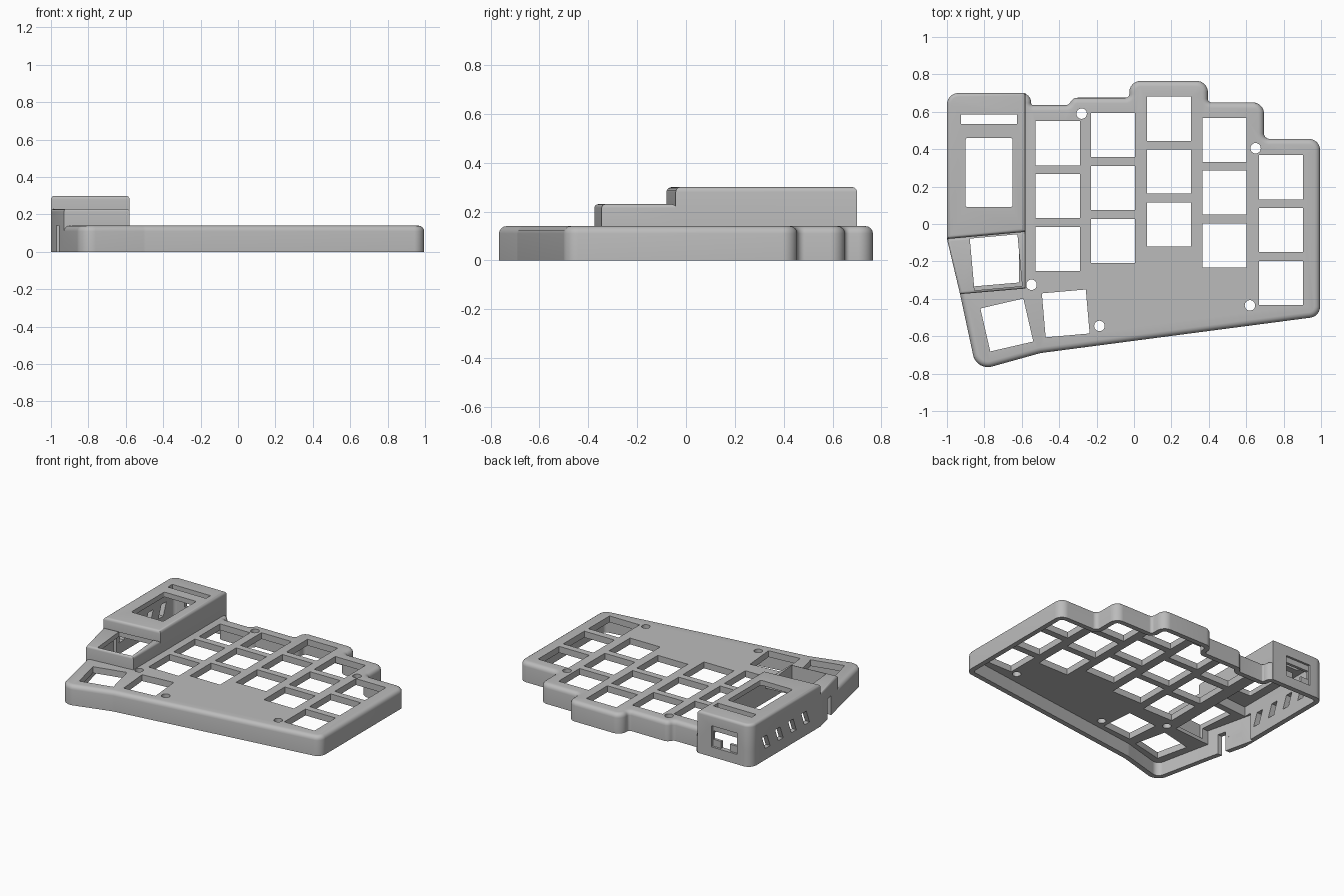
import bpy, bmesh, math
from mathutils import Vector, Matrix

if "Cube" in bpy.data.objects:
    bpy.data.objects.remove(bpy.data.objects["Cube"])

WALL, BASE_TOP, ENC_TOP, POD_TOP = 0.035, 0.14, 0.23, 0.30
PLATE = 0.045

grey = bpy.data.materials.new("case_grey")
grey.use_nodes = True
grey.diffuse_color = (0.5, 0.5, 0.5, 1)
grey.node_tree.nodes["Principled BSDF"].inputs["Base Color"].default_value = (0.5, 0.5, 0.5, 1)


def inset(corners, d):
    """Move a clockwise outline of (x, y, radius) corners inwards."""
    out = []
    for i, (x, y, r) in enumerate(corners):
        p = Vector((x, y))
        a = (p - Vector(corners[i - 1][:2])).normalized()
        b = (Vector(corners[(i + 1) % len(corners)][:2]) - p).normalized()
        n, m = Vector((a.y, -a.x)), Vector((b.y, -b.x))
        q = p + (n + m) * d / (1 + n.dot(m))
        convex = a.x * b.y - a.y * b.x < 0
        out.append((q.x, q.y, max(r - d, 0) if convex else (r + d if r else 0)))
    return out


def rounded(corners, steps=8):
    """Turn (x, y, radius) corners into a filleted point list."""
    pts = []
    for i, (x, y, r) in enumerate(corners):
        p = Vector((x, y))
        if r < 0.001:
            pts.append(p)
            continue
        u = (Vector(corners[i - 1][:2]) - p).normalized()
        v = (Vector(corners[(i + 1) % len(corners)][:2]) - p).normalized()
        half = u.angle(v) / 2
        c = p + (u + v).normalized() * r / math.sin(half)
        s, e = (p + u * r / math.tan(half) - c), (p + v * r / math.tan(half) - c)
        pts += [c + s.lerp(e, k / steps).normalized() * r for k in range(steps + 1)]
    return pts


def prism(name, pts, lo, hi, axis="z", bevel=0):
    """Extrude a 2D outline along an axis, optionally rounding the upper rim."""
    place = {"z": lambda a, b, t: (a, b, t), "x": lambda a, b, t: (t, a, b),
             "y": lambda a, b, t: (a, t, b)}[axis]
    bm = bmesh.new()
    rings = [[bm.verts.new(place(p[0], p[1], t)) for p in pts] for t in (lo, hi)]
    bm.faces.new(rings[0])
    top = bm.faces.new(rings[1])
    for i in range(len(pts)):
        bm.faces.new((rings[0][i - 1], rings[0][i], rings[1][i], rings[1][i - 1]))
    bmesh.ops.recalc_face_normals(bm, faces=bm.faces)
    if bevel:
        bmesh.ops.bevel(bm, geom=list(top.edges), offset=bevel, segments=4,
                        profile=0.5, affect="EDGES", clamp_overlap=False)
    mesh = bpy.data.meshes.new(name)
    bm.to_mesh(mesh)
    bm.free()
    mesh.materials.append(grey)
    ob = bpy.data.objects.new(name, mesh)
    bpy.context.collection.objects.link(ob)
    return ob


def combine(target, other, operation):
    mod = target.modifiers.new("bool", "BOOLEAN")
    mod.operation, mod.solver, mod.object = operation, "EXACT", other
    bpy.context.view_layer.objects.active = target
    bpy.ops.object.modifier_apply(modifier=mod.name)
    bpy.data.objects.remove(other)


def box(x, y, w, h, angle=0):
    turn = Matrix.Rotation(math.radians(angle), 2)
    return [Vector((x, y)) + turn @ Vector((sx * w / 2, sy * h / 2))
            for sx, sy in ((-1, -1), (1, -1), (1, 1), (-1, 1))]


def cut(pts, lo=-0.1, hi=0.5, axis="z"):
    combine(case, prism("cutter", pts, lo, hi, axis), "DIFFERENCE")


# Outlines, clockwise from the back left corner
outline = [(-1, .70, .06), (-.55, .70, .05), (-.55, .635, .012), (-.35, .635, .03),
           (-.325, .675, .04), (-.025, .675, .02), (-.025, .765, .06), (.395, .765, .06),
           (.395, .65, .02), (.695, .65, .06), (.695, .455, .03), (.995, .455, .06),
           (.995, -.494, .06), (-.5, -.69, .1), (-.842, -.785, .08), (-.93, -.375, 0),
           (-1, -.08, 0)]
pod = [(-1, .70, .06), (-.58, .70, 0), (-.58, -.042, 0), (-1, -.08, 0)]
step = [(-1, -.08, 0), (-.58, -.042, 0), (-.58, -.345, 0), (-.93, -.375, 0)]
step_room = [(-.99, .05, 0), (-.58, .05, 0)] + step[2:]
step_room[0] = (-1.03, .05, 0)

# Outer body: low case, tall controller pod, middle knob step
case = prism("keyboard_case", rounded(outline), 0, BASE_TOP, bevel=0.03)
combine(case, prism("knob_step", rounded(step), 0, ENC_TOP, bevel=0.015), "UNION")
combine(case, prism("controller_pod", rounded(pod), 0, POD_TOP, bevel=0.02), "UNION")

# Hollow underside
cut(rounded(inset(outline, WALL)), hi=BASE_TOP - PLATE)
cut(rounded(inset(pod, WALL)), hi=POD_TOP - WALL)
cut(rounded(inset(step_room, WALL)), hi=ENC_TOP - WALL)

# Key openings: column x and the top key's y
KEY, PITCH = 0.236, 0.2825
for x, y in ((-.408, .432), (-.113, .475), (.187, .563), (.484, .45), (.785, .25)):
    for row in range(3):
        cut(box(x, y - row * PITCH, KEY, KEY))
for x, y, angle in ((-.68, -.54, 13), (-.365, -.478, 5)):
    cut(box(x, y, KEY, KEY, angle))
cut(box(-.738, -.205, .256, .278, 5.2), 0.12, 0.25)

# Screw holes
for x, y in ((-.28, .59), (.65, .405), (-.548, -.325), (-.185, -.545), (.62, -.435)):
    cut([(x + .028 * math.cos(k * math.pi / 12), y + .028 * math.sin(k * math.pi / 12))
         for k in range(24)])

# Pod window and slot
cut(rounded([(-.9, .46, .01), (-.65, .46, .01), (-.65, .09, .01), (-.9, .09, .01)]), 0.2)
cut(box(-.775, .56, .30, .05), 0.2)

# Back socket: shallow recess with a T-shaped opening
cut(box(-.79, .145, .20, .15), .685, .8, "y")
cut(box(-.79, .15, .19, .06), .6, .8, "y")
cut(box(-.79, .11, .07, .08), .6, .8, "y")

# Leaning side vents and the cable notch
for k in range(4):
    y = .09 + k * .147
    cut([(y - .045, .08), (y + .01, .08), (y + .045, .17), (y - .01, .17)], -1.1, -.93, "x")
cut(box(-.23, .02, .06, .24), -1.1, -.9, "x")

# Smooth the rounded rims while keeping edges crisp
bpy.ops.object.select_all(action="DESELECT")
case.select_set(True)
bpy.context.view_layer.objects.active = case
bpy.ops.object.shade_smooth_by_angle(angle=math.radians(30))
